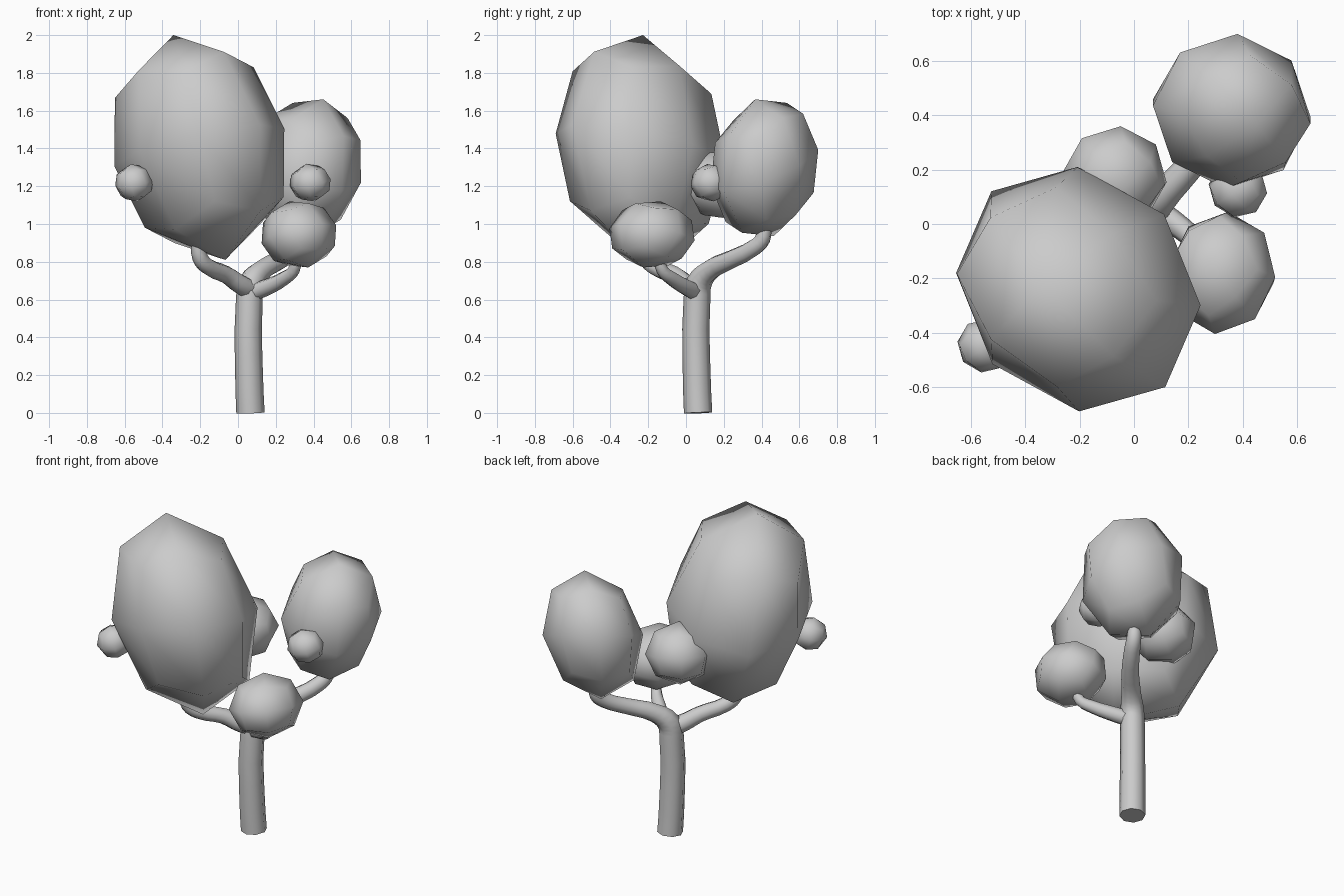
import bpy, bmesh
from math import radians
from mathutils import Matrix, Vector

if "Cube" in bpy.data.objects:
    bpy.data.objects.remove(bpy.data.objects["Cube"])


def tilt(x, y):
    return Matrix.Rotation(radians(x), 3, 'X') @ Matrix.Rotation(radians(y), 3, 'Y')


def leaf_clump(name, lo, hi, spin, turn, stretch=1, lean=(0, 0), squeeze=0):
    """Low-poly ball from a subdivided cube: turned, stretched, leaned, fitted to a box."""
    lo, hi = Vector(lo), Vector(hi)
    bm = bmesh.new()
    bmesh.ops.create_cube(bm, size=2)
    bmesh.ops.subdivide_edges(bm, edges=bm.edges[:], cuts=1, use_grid_fill=True)
    rot = (Matrix(((1, squeeze, 0), (squeeze, 1, 0), (0, 0, 1))) @ tilt(*lean)
           @ Matrix.Diagonal((1, 1, stretch)) @ tilt(*turn)
           @ Matrix.Rotation(radians(spin), 3, 'Z'))
    for v in bm.verts:
        v.co = rot @ v.co.normalized()
    ext = [max(abs(v.co[i]) for v in bm.verts) for i in range(3)]
    mid, half = (lo + hi) / 2, (hi - lo) / 2
    for v in bm.verts:
        v.co = Vector([v.co[i] / ext[i] * half[i] for i in range(3)])
    for f in bm.faces:
        f.smooth = True
    me = bpy.data.meshes.new(name)
    bm.to_mesh(me)
    bm.free()
    ob = bpy.data.objects.new(name, me)
    ob.location = mid
    bpy.context.collection.objects.link(ob)


def limb(name, pts):
    """Tapered eight-sided tube; each point is x, y, z, radius."""
    cu = bpy.data.curves.new(name, 'CURVE')
    cu.dimensions = '3D'
    cu.bevel_depth = 1
    cu.bevel_resolution = 2
    cu.resolution_u = 3
    cu.use_fill_caps = True
    sp = cu.splines.new('BEZIER')
    sp.bezier_points.add(len(pts) - 1)
    for bp, (x, y, z, r) in zip(sp.bezier_points, pts):
        bp.co = (x, y, z)
        bp.radius = r
        bp.handle_left_type = bp.handle_right_type = 'AUTO'
    ob = bpy.data.objects.new(name, cu)
    bpy.context.collection.objects.link(ob)
    bpy.ops.object.select_all(action='DESELECT')
    ob.select_set(True)
    bpy.context.view_layer.objects.active = ob
    bpy.ops.object.convert(target='MESH')
    bpy.ops.object.shade_smooth_by_angle(angle=radians(50))


# Trunk, bending over into the back branch
limb("trunk", [(.066, .064, 0, .075), (.06, .058, .15, .074), (.06, .058, .6, .071),
               (.072, .07, .69, .068), (.13, .13, .758, .056), (.225, .235, .81, .05),
               (.315, .36, .875, .046), (.34, .405, .92, .042), (.345, .415, .98, .038)])
# Side branches
limb("left_branch", [(.08, .07, .65, .054), (.02, .01, .675, .054), (-.06, -.06, .73, .048),
                     (-.16, -.17, .775, .045), (-.2, -.21, .82, .042), (-.215, -.225, .92, .036)])
limb("right_branch", [(.06, .06, .635, .048), (.14, .01, .66, .045), (.25, -.08, .715, .038),
                      (.295, -.125, .755, .032), (.31, -.15, .84, .028)])

# Foliage
leaf_clump("main_foliage", (-.655, -.69, .81), (.245, .21, 2.0), 45, (-16, 0), 1.38, (12, -13), -.09)
leaf_clump("back_foliage", (.07, .13, .935), (.65, .70, 1.66), 45, (24, 3), 1.3, (-12, 12), -.04)
leaf_clump("right_foliage", (.125, -.405, .77), (.52, .045, 1.12), 38, (-12, -14))
leaf_clump("rear_foliage", (-.265, -.02, 1.03), (.12, .36, 1.38), 38, (12, 10))
leaf_clump("small_left_foliage", (-.65, -.547, 1.12), (-.45, -.35, 1.317), 38, (10, -10))
leaf_clump("small_right_foliage", (.275, .025, 1.12), (.49, .235, 1.317), 38, (10, -12))
